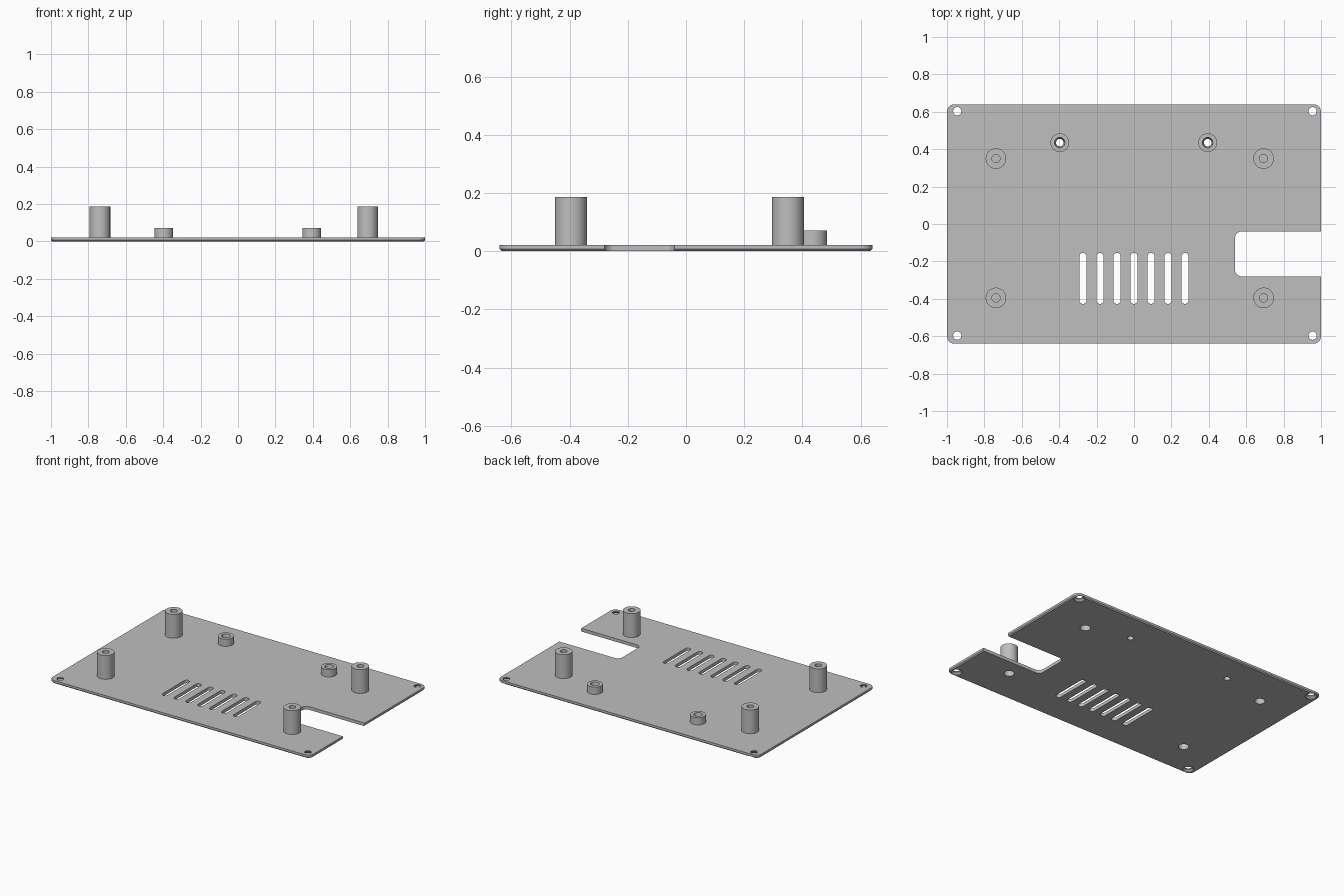
import bpy, bmesh
from math import pi, sin, cos, radians

if "Cube" in bpy.data.objects:
    bpy.data.objects.remove(bpy.data.objects["Cube"], do_unlink=True)

grey = bpy.data.materials.new("plain grey")
grey.use_nodes = True
grey.diffuse_color = (0.52, 0.52, 0.52, 1)
grey.node_tree.nodes["Principled BSDF"].inputs["Base Color"].default_value = (0.52, 0.52, 0.52, 1)

TOP = 0.022     # upper face of the plate
SEGS = 48


def make_object(name, bm):
    bmesh.ops.recalc_face_normals(bm, faces=bm.faces)
    mesh = bpy.data.meshes.new(name)
    bm.to_mesh(mesh)
    bm.free()
    mesh.materials.append(grey)
    obj = bpy.data.objects.new(name, mesh)
    bpy.context.collection.objects.link(obj)
    return obj


def activate(obj):
    bpy.ops.object.select_all(action='DESELECT')
    obj.select_set(True)
    bpy.context.view_layer.objects.active = obj


def smooth(obj):
    activate(obj)
    bpy.ops.object.shade_smooth_by_angle(angle=radians(30))


def rounded_outline(cx, cy, w, d, r, steps=8):
    """Counter-clockwise rounded rectangle."""
    points = []
    for i, (sx, sy) in enumerate([(1, 1), (-1, 1), (-1, -1), (1, -1)]):
        for k in range(steps + 1):
            a = (i + k / steps) * pi / 2
            points.append((cx + sx * (w / 2 - r) + r * cos(a),
                           cy + sy * (d / 2 - r) + r * sin(a)))
    return points


def circle(x, y, r):
    return [(x + r * cos(2 * pi * k / SEGS), y + r * sin(2 * pi * k / SEGS)) for k in range(SEGS)]


def add_loft(bm, layers):
    """Closed solid through matching outlines, given as (outline, z)."""
    rings = [[bm.verts.new((x, y, z)) for x, y in pts] for pts, z in layers]
    n = len(rings[0])
    for low, high in zip(rings, rings[1:]):
        for k in range(n):
            m = (k + 1) % n
            bm.faces.new((low[k], low[m], high[m], high[k]))
    bm.faces.new(rings[0][::-1])
    bm.faces.new(rings[-1])


def lathe(name, x, y, profile):
    bm = bmesh.new()
    verts = [bm.verts.new((r, 0, z)) for r, z in profile]
    edges = [bm.edges.new(pair) for pair in zip(verts, verts[1:])]
    bmesh.ops.spin(bm, geom=verts + edges, cent=(0, 0, 0), axis=(0, 0, 1),
                   angle=2 * pi, steps=SEGS, use_duplicate=False)
    bmesh.ops.remove_doubles(bm, verts=bm.verts, dist=0.0001)
    obj = make_object(name, bm)
    obj.location = (x, y, 0)
    smooth(obj)


# Positions shared by the posts and the holes under them
corner_spots = [(x, y) for x in (-0.945, 0.955) for y in (-0.597, 0.603)]
tall_spots = [(x, y) for x in (-0.738, 0.693) for y in (-0.395, 0.35)]
short_spots = [(x, 0.435) for x in (-0.397, 0.394)]

# Base plate with a chamfered lower rim
bm = bmesh.new()
add_loft(bm, [(rounded_outline(0, 0, 1.986, 1.266, 0.033), 0),
              (rounded_outline(0, 0, 2, 1.28, 0.04), 0.007),
              (rounded_outline(0, 0, 2, 1.28, 0.04), TOP)])
plate = make_object("base_plate", bm)

# Cutter for the side notch, vent slots and holes
bm = bmesh.new()
LOW, HIGH = -0.02, 0.05
notch = rounded_outline(0.84, -0.16, 0.6, 0.24, 0.035)
add_loft(bm, [(notch, LOW), (notch, HIGH)])
for i in range(-3, 4):
    slot = rounded_outline(i * 0.091, -0.291, 0.038, 0.273, 0.0189)
    add_loft(bm, [(slot, LOW), (slot, HIGH)])
for x, y in corner_spots:     # countersunk from below
    add_loft(bm, [(circle(x, y, 0.036), LOW), (circle(x, y, 0.036), 0.003),
                  (circle(x, y, 0.022), 0.015), (circle(x, y, 0.022), HIGH)])
for spots, r in ((tall_spots, 0.033), (short_spots, 0.02)):
    for x, y in spots:
        add_loft(bm, [(circle(x, y, r), LOW), (circle(x, y, r), HIGH)])
cutter = make_object("plate_cutter", bm)
cutter.hide_render = True

cut = plate.modifiers.new("openings", 'BOOLEAN')
cut.operation = 'DIFFERENCE'
cut.solver = 'EXACT'
cut.object = cutter
activate(plate)
bpy.ops.object.modifier_apply(modifier=cut.name)
bpy.data.objects.remove(cutter, do_unlink=True)
smooth(plate)

# Tall posts: blind screw hole above, wider recess below
for i, (x, y) in enumerate(tall_spots):
    lathe(f"tall_post_{i + 1}", x, y,
          [(0.055, TOP), (0.055, 0.187), (0.022, 0.187), (0.022, 0.1), (0, 0.1)])
    lathe(f"tall_post_recess_{i + 1}", x, y, [(0, 0.08), (0.033, 0.08), (0.033, TOP)])

# Short posts with a tapered through hole
for i, (x, y) in enumerate(short_spots):
    lathe(f"short_post_{i + 1}", x, y,
          [(0.05, TOP), (0.05, 0.072), (0.028, 0.072), (0.02, TOP)])
